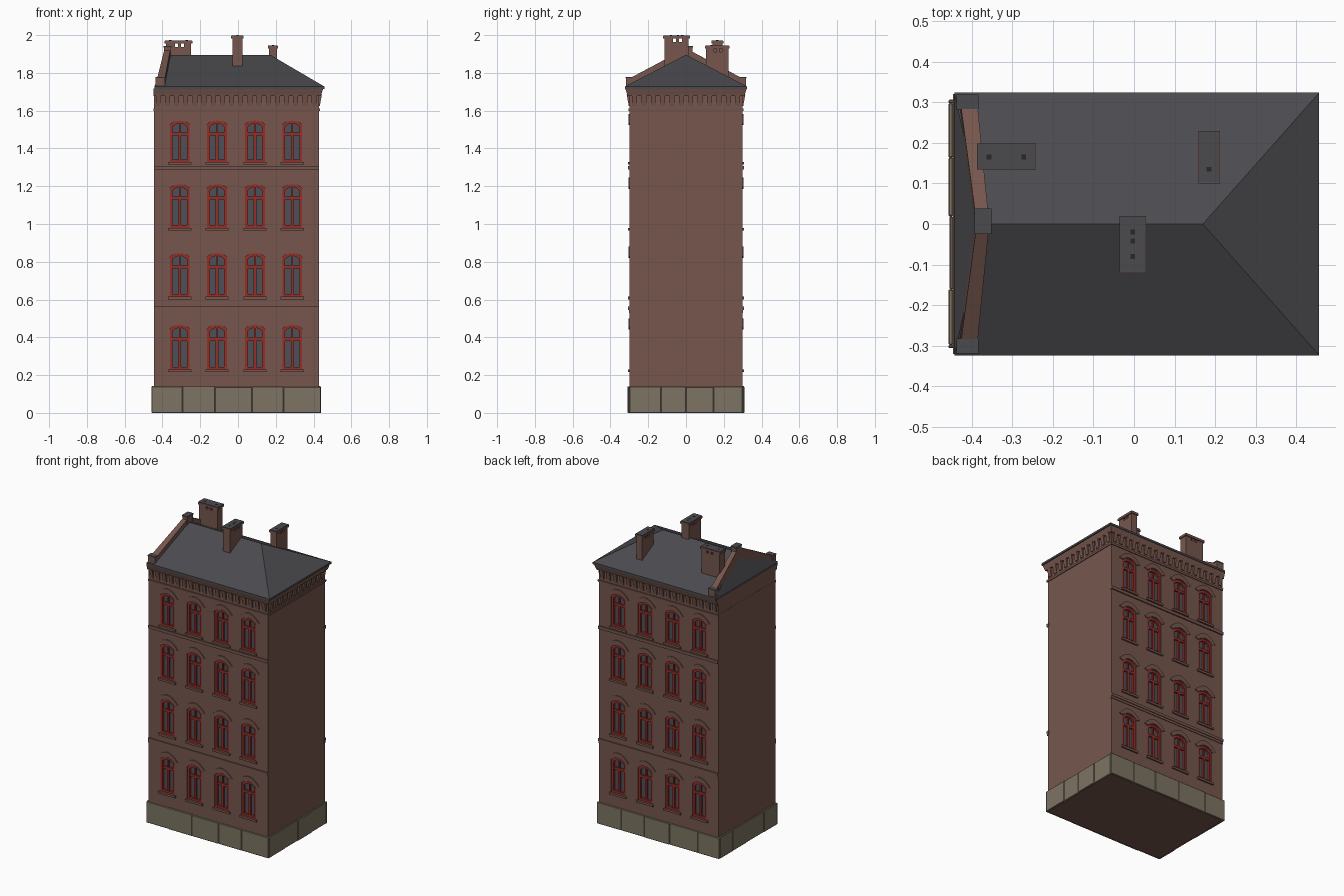
import bpy, bmesh, random
from mathutils import Vector

if "Cube" in bpy.data.objects:
    bpy.data.objects.remove(bpy.data.objects["Cube"])
random.seed(4)

def material(name, rgb):
    m = bpy.data.materials.new(name)
    m.diffuse_color = (*rgb, 1)
    m.use_nodes = True
    m.node_tree.nodes["Principled BSDF"].inputs["Base Color"].default_value = m.diffuse_color
    return m

BRICK = material("brick brown", (0.18, 0.094, 0.074))
STONE = material("plinth stone", (0.205, 0.174, 0.122))
SLATE = material("slate grey", (0.07, 0.07, 0.078))
RED = material("window red", (0.30, 0.027, 0.02))
GLASS = material("window glass", (0.075, 0.08, 0.095))
SOOT = material("flue dark", (0.02, 0.02, 0.022))

def hull8(bm, low, high):
    """Solid between two four-point loops."""
    a = [bm.verts.new(p) for p in low]
    b = [bm.verts.new(p) for p in high]
    bm.faces.new(a)
    bm.faces.new(b)
    for i in range(4):
        j = (i + 1) % 4
        bm.faces.new((a[i], a[j], b[j], b[i]))

def rect(x0, x1, y0, y1, z):
    return [(x0, y0, z), (x1, y0, z), (x1, y1, z), (x0, y1, z)]

def box(bm, x0, x1, y0, y1, z0, z1):
    hull8(bm, rect(x0, x1, y0, y1, z0), rect(x0, x1, y0, y1, z1))

def prism(bm, pts, y0, y1):
    a = [bm.verts.new((x, y0, z)) for x, z in pts]
    b = [bm.verts.new((x, y1, z)) for x, z in pts]
    bm.faces.new(a)
    bm.faces.new(b)
    for i in range(len(pts)):
        j = (i + 1) % len(pts)
        bm.faces.new((a[i], a[j], b[j], b[i]))

def strip(bm, outer, inner, y0, y1, closed):
    """Band between two matching profiles, extruded along y."""
    rings = [[bm.verts.new((x, y, z)) for (x, z), y in ((o, y0), (o, y1), (i, y1), (i, y0))]
             for o, i in zip(outer, inner)]
    n = len(rings)
    for k in range(n if closed else n - 1):
        p, q = rings[k], rings[(k + 1) % n]
        for c in range(4):
            d = (c + 1) % 4
            bm.faces.new((p[c], p[d], q[d], q[c]))
    if not closed:
        bm.faces.new(rings[0])
        bm.faces.new(rings[-1])

def finish(name, bm, mat, bevel=0):
    bmesh.ops.recalc_face_normals(bm, faces=bm.faces)
    me = bpy.data.meshes.new(name)
    bm.to_mesh(me)
    bm.free()
    ob = bpy.data.objects.new(name, me)
    bpy.context.collection.objects.link(ob)
    me.materials.append(mat)
    if bevel:
        mod = ob.modifiers.new("bevel", "BEVEL")
        mod.width = bevel
        mod.segments = 1
    return ob

def arc(cx, w, spring, rise, n=8):
    return [(cx + w * t, spring + rise * (1 - t * t)) for t in (2 * k / n - 1 for k in range(n + 1))]

def opening(cx, w, z0, z1, rise=0.018):
    return [(cx - w, z0)] + arc(cx, w, z1 - rise, rise) + [(cx + w, z0)]

X0, X1, Y = -0.446, 0.428, 0.298
COLUMNS = (-0.308, -0.111, 0.09, 0.287)
ROWS = ((0.23, 0.465), (0.615, 0.845), (0.98, 1.21), (1.328, 1.547))

# Windows on the front and back: openings, frames, glass, sills and brick hoods
cut, frame, glass, sill, hood = (bmesh.new() for _ in range(5))
for s in (-1, 1):
    face = s * Y
    for cx in COLUMNS:
        for z0, z1 in ROWS:
            prism(cut, opening(cx, 0.052, z0, z1), s * (Y - 0.03), s * (Y + 0.03))
            prism(glass, opening(cx, 0.05, z0 + 0.002, z1 - 0.002), s * (Y - 0.029), s * (Y - 0.018))
            strip(frame, opening(cx, 0.052, z0, z1), opening(cx, 0.038, z0 + 0.014, z1 - 0.014),
                  s * (Y - 0.029), s * (Y - 0.004), True)
            zt = z0 + 0.68 * (z1 - z0)
            ya, yb = sorted((s * (Y - 0.029), s * (Y - 0.007)))
            box(frame, cx - 0.042, cx + 0.042, ya, yb, zt - 0.008, zt + 0.008)
            box(frame, cx - 0.007, cx + 0.007, ya, yb, z0 + 0.01, zt)
            box(frame, cx - 0.004, cx + 0.004, ya, yb, zt, z1 - 0.01)
            ya, yb = sorted((s * (Y - 0.01), s * (Y + 0.010)))
            box(sill, cx - 0.062, cx + 0.062, ya, yb, z0 - 0.014, z0)
            strip(hood, arc(cx, 0.078, z1 - 0.014, 0.05), arc(cx, 0.056, z1 - 0.024, 0.028),
                  s * (Y - 0.005), s * (Y + 0.006), False)
finish("window_glass", glass, GLASS)
finish("window_frames", frame, RED)
finish("window_sills", sill, BRICK)
finish("window_hoods", hood, BRICK)

# Brick walls with the window openings cut in
bm = bmesh.new()
box(bm, X0, X1, -Y, Y, 0, 1.715)
walls = finish("walls", bm, BRICK)
cutter = finish("window_cutter", cut, BRICK)
cutter.hide_render = True
mod = walls.modifiers.new("openings", "BOOLEAN")
mod.operation, mod.solver, mod.object = "DIFFERENCE", "EXACT", cutter
bpy.context.view_layer.objects.active = walls
bpy.ops.object.modifier_apply(modifier=mod.name)
bpy.data.objects.remove(cutter)

# Stone plinth made of slightly uneven blocks
bm = bmesh.new()
def block_edges(a, b, n):
    mid = [a + (b - a) * (k + random.uniform(-0.15, 0.15)) / n for k in range(1, n)]
    return [a] + mid + [b]
for s in (-1, 1):
    e = block_edges(X0 - 0.012, X1 + 0.01, 5)
    for a, b in zip(e, e[1:]):
        ya, yb = sorted((s * Y, s * (Y + random.uniform(0.008, 0.012))))
        box(bm, a, b, ya, yb, 0, 0.14 + random.uniform(-0.003, 0.002))
    e = block_edges(-Y, Y, 4)
    for a, b in zip(e, e[1:]):
        d = random.uniform(0.008, 0.013)
        xa, xb = (X0 - d, X0) if s < 0 else (X1, X1 + d)
        box(bm, xa, xb, a, b, 0, 0.14 + random.uniform(-0.003, 0.002))
finish("plinth_stones", bm, STONE, 0.0025)

# String courses on the front and back
bm = bmesh.new()
for s in (-1, 1):
    for z0, z1, d in ((0.53, 0.545, 0.004), (0.545, 0.563, 0.008), (1.288, 1.308, 0.008)):
        ya, yb = sorted((s * (Y - 0.01), s * (Y + d)))
        box(bm, X0, X1 + 0.002, ya, yb, z0, z1)
finish("string_courses", bm, BRICK)

# Cornice round front, right and back: lower band, flared top and wedge corbels
bm = bmesh.new()
def level(d, z):
    return rect(X0 - 0.001, X1 + d, -Y - d, Y + d, z)
hull8(bm, level(0.005, 1.598), level(0.006, 1.611))
hull8(bm, level(0.011, 1.678), level(0.023, 1.717))
for k in range(18):
    x = X0 + 0.024 + k * 0.0485
    for s in (-1, 1):
        lo, hi = s * (Y + 0.005), s * (Y + 0.016)
        hull8(bm, rect(x - 0.013, x + 0.013, s * (Y - 0.01), lo, 1.625),
              rect(x - 0.013, x + 0.013, s * (Y - 0.01), hi, 1.685))
for k in range(12):
    y = -Y + 0.025 + k * 0.0497
    hull8(bm, rect(X1 - 0.01, X1 + 0.005, y - 0.013, y + 0.013, 1.625),
          rect(X1 - 0.01, X1 + 0.016, y - 0.013, y + 0.013, 1.685))
finish("cornice", bm, BRICK)

# Hipped slate roof, steep at the left end
bm = bmesh.new()
ex0, ex1, ey = -0.443, 0.457, 0.324
hull8(bm, rect(ex0, ex1, -ey, ey, 1.715), rect(ex0, ex1, -ey, ey, 1.728))
c = [bm.verts.new(p) for p in rect(ex0, ex1, -ey, ey, 1.728)]
r0, r1 = bm.verts.new((-0.372, 0, 1.896)), bm.verts.new((0.17, 0, 1.896))
for f in ((c[0], c[1], r1, r0), (c[1], c[2], r1), (c[2], c[3], r0, r1), (c[3], c[0], r0), c[::-1]):
    bm.faces.new(f)
finish("roof", bm, SLATE)

# Raking brick parapet on the left hip, with end blocks and a top block
bm, caps = bmesh.new(), bmesh.new()
for s in (-1, 1):
    ys = s * 0.312
    hull8(bm, [(-0.434, ys, 1.725), (-0.388, ys, 1.725), (-0.388, ys, 1.764), (-0.430, ys, 1.764)],
          [(-0.392, 0, 1.86), (-0.357, 0, 1.86), (-0.357, 0, 1.93), (-0.388, 0, 1.93)])
    ya, yb = sorted((s * 0.285, s * 0.317))
    box(bm, -0.436, -0.386, ya, yb, 1.72, 1.773)
    box(caps, -0.438, -0.384, ya - 0.002, yb + 0.002, 1.773, 1.779)
box(bm, -0.391, -0.355, -0.022, 0.035, 1.86, 1.934)
box(caps, -0.394, -0.352, -0.025, 0.038, 1.934, 1.942)
finish("left_parapet", bm, BRICK)

# Chimneys: shaft, vent posts, cap slab, slate top and flue holes
shafts, flues = bmesh.new(), bmesh.new()
def chimney(x0, x1, y0, y1, base, top, holes):
    i = 0.006
    a0, a1, b0, b1 = x0 + i, x1 - i, y0 + i, y1 - i
    box(shafts, a0, a1, b0, b1, base, top - 0.036)
    along_x = x1 - x0 > y1 - y0
    lo, hi = (a0, a1) if along_x else (b0, b1)
    size = hi - lo
    for f0, f1 in ((0, 0.36), (0.48, 0.60), (0.72, 1)):
        p, q = lo + f0 * size, lo + f1 * size
        sides = (p, q, b0, b1) if along_x else (a0, a1, p, q)
        box(shafts, *sides, top - 0.036, top - 0.018)
    box(shafts, x0, x1, y0, y1, top - 0.018, top - 0.004)
    box(caps, x0 + 0.002, x1 - 0.002, y0 + 0.002, y1 - 0.002, top - 0.004, top - 0.001)
    for hx, hy in holes:
        box(flues, hx - 0.006, hx + 0.006, hy - 0.006, hy + 0.006, top - 0.003, top)
chimney(-0.036, 0.029, -0.121, 0.02, 1.80, 2.0, [(-0.003, -0.02), (-0.003, -0.042), (-0.003, -0.08)])
chimney(-0.388, -0.242, 0.134, 0.199, 1.76, 1.973, [(-0.358, 0.165), (-0.272, 0.165)])
chimney(0.158, 0.212, 0.10, 0.23, 1.74, 1.947, [(0.185, 0.135)])
finish("chimneys", shafts, BRICK)
finish("chimney_and_parapet_caps", caps, SLATE)
finish("chimney_flues", flues, SOOT)
